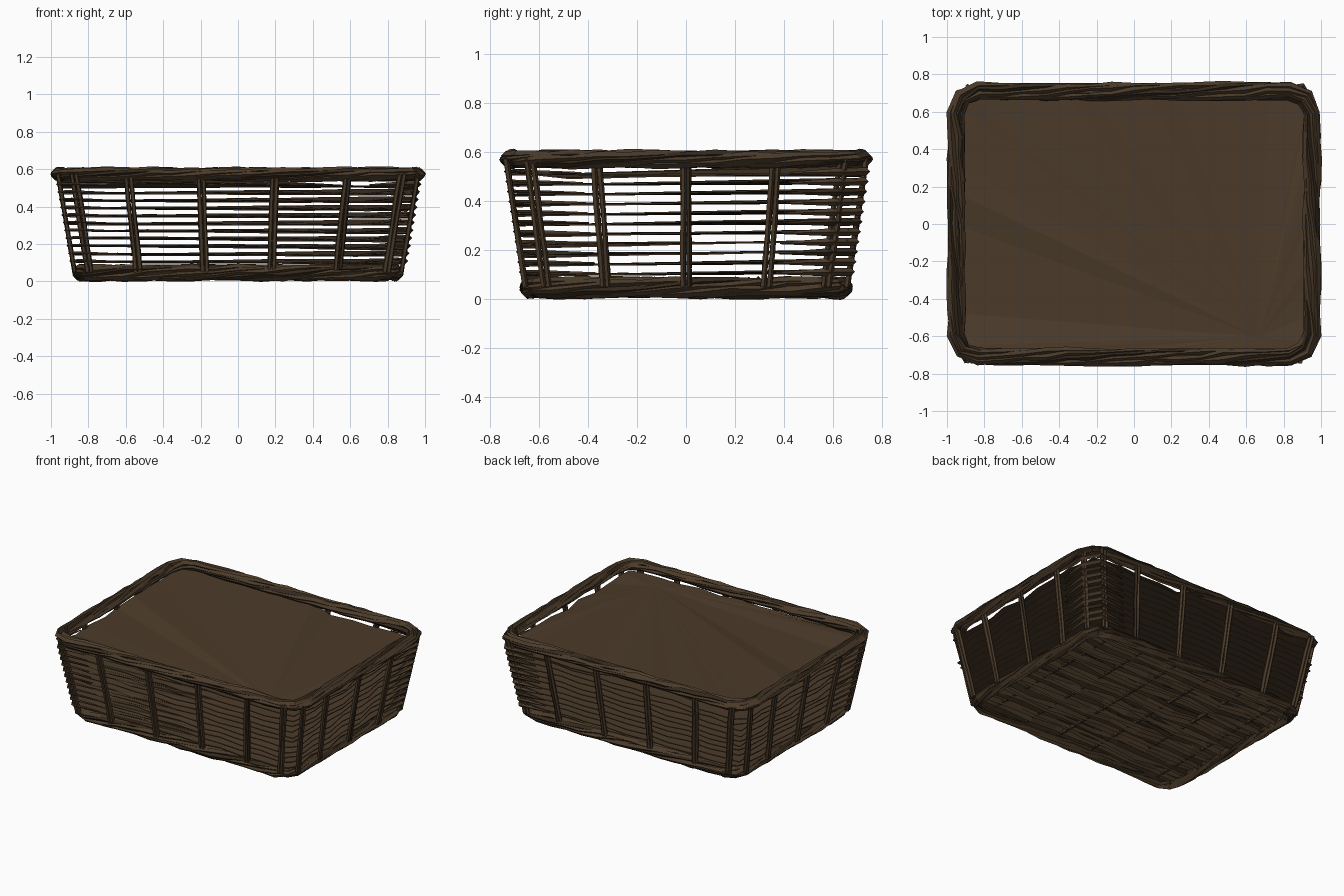
import bpy, bmesh, math, random
from mathutils import Vector

random.seed(7)
if "Cube" in bpy.data.objects:
    bpy.data.objects.remove(bpy.data.objects["Cube"], do_unlink=True)


def material(name, colour):
    m = bpy.data.materials.new(name)
    m.use_nodes = True
    m.diffuse_color = (*colour, 1)
    m.node_tree.nodes["Principled BSDF"].inputs["Base Color"].default_value = (*colour, 1)
    return m


WICKER = material("brown wicker", (0.071, 0.044, 0.023))
DARK = material("dark wicker", (0.034, 0.021, 0.011))


def finish(bm, name):
    bmesh.ops.recalc_face_normals(bm, faces=bm.faces)
    mesh = bpy.data.meshes.new(name)
    bm.to_mesh(mesh)
    bm.free()
    mesh.materials.append(WICKER)
    mesh.materials.append(DARK)
    ob = bpy.data.objects.new(name, mesh)
    bpy.context.collection.objects.link(ob)
    return ob


def jit(a):
    return random.uniform(-a, a)


def half_size(z):
    return 0.865 + 0.17 * z, 0.65 + 0.15 * z


def outline(hx, hy, r, step=0.2):
    """Evenly divided rectangle with cut, rounded corners."""
    corners = []
    for k, (sx, sy) in enumerate(((1, 1), (-1, 1), (-1, -1), (1, -1))):
        for a in (0, 45, 90):
            t = math.radians(90 * k + a)
            corners.append(Vector((sx * (hx - r) + r * math.cos(t),
                                   sy * (hy - r) + r * math.sin(t), 0)))
    pts = []
    for a, b in zip(corners, corners[1:] + corners[:1]):
        n = max(1, round((b - a).length / step))
        pts += [a.lerp(b, i / n) for i in range(n)]
    return pts


def sweep(bm, path, radii, sides=5, closed=False, mat=0):
    """Faceted strand along a path."""
    rings, n = [], len(path)
    for i, p in enumerate(path):
        a = path[(i - 1) % n] if closed or i else p
        b = path[(i + 1) % n] if closed or i < n - 1 else p
        t = (b - a).normalized()
        ref = Vector((0, 0, 1)) if abs(t.z) < 0.8 else Vector((1, 0, 0))
        u = t.cross(ref).normalized()
        v = u.cross(t)
        rings.append([bm.verts.new(p + radii[i] * (u * math.cos(q) + v * math.sin(q)))
                      for q in (2 * math.pi * j / sides for j in range(sides))])
    for i in range(n if closed else n - 1):
        r0, r1 = rings[i], rings[(i + 1) % n]
        for j in range(sides):
            k = (j + 1) % sides
            bm.faces.new((r0[j], r0[k], r1[k], r1[j])).material_index = mat
    if not closed:
        for ring in (rings[0], rings[-1]):
            bm.faces.new(ring).material_index = mat


def rope_ring(name, hx, hy, z, rw, rh, r):
    """Thick ring of loosely twisted strands wrapped around a solid core."""
    bm = bmesh.new()
    base = outline(hx, hy, r, 0.12)
    n = len(base)
    sweep(bm, [p + Vector((0, 0, z)) for p in base], [rh * 0.8] * n, 6, True)
    for s in range(8):
        path = []
        for i, p in enumerate(base):
            out = (base[(i + 1) % n] - base[i - 1]).normalized().cross(Vector((0, 0, 1)))
            a = 2 * math.pi * (s / 8 + 3 * i / n) + jit(0.3)
            path.append(p + out * rw * math.cos(a) + Vector((0, 0, z + rh * math.sin(a))))
        sweep(bm, path, [0.015 + jit(0.006) for _ in path], 4, True, int(s % 4 == 3))
    return finish(bm, name)


rope_ring("top_rim", 0.95, 0.71, 0.572, 0.034, 0.022, 0.12)
rope_ring("base_rim", 0.84, 0.635, 0.046, 0.028, 0.029, 0.1)


def fold(p):
    """Height steps of the uppermost sheet along its border."""
    if p.y > 0.6:
        return -0.022 if p.x > 0.12 else 0.016
    if p.y < -0.5:
        return 0.012
    if p.x < -0.8:
        return 0.012 if p.y > 0.1 else -0.016
    return -0.01


# Thin woven sheets stacked up the basket, twisting more towards the left side
def woven_layer(name, z, top=False):
    bm = bmesh.new()
    hx, hy = half_size(z)
    pts = outline(hx - 0.012, hy - 0.012, 0.08, 0.16)
    tilt_x = jit(0.006)
    ring = []
    for i, p in enumerate(pts):
        # every other point juts out past the stakes
        q = p * (1 + (0.018 if i % 2 else -0.004) + jit(0.01))
        q.z = z + tilt_x * p.x + (0.012 + 0.01 * p.x) * p.y + jit(0.002)
        if top:
            q.z += fold(p)
        ring.append(bm.verts.new(q))
    hub = bm.verts.new((hx * 0.7, -hy * 0.83, z - 0.008))
    for a, b in zip(ring, ring[1:] + ring[:1]):
        bm.faces.new((hub, a, b))
    ob = finish(bm, name)
    mod = ob.modifiers.new("thickness", "SOLIDIFY")
    mod.thickness = 0.006
    mod.offset = 0


LAYERS = 11
for i in range(LAYERS):
    woven_layer(f"woven_layer_{i + 1}", 0.105 + i * 0.041, i == LAYERS - 1)

# Tapered strand ends sticking out at two opposite corners
bm = bmesh.new()
for i in range(LAYERS):
    z = 0.105 + i * 0.041
    hx, hy = half_size(z)
    for side, thick in ((1, 0.016), (-1, 0.008)):
        path = [Vector((side * x, side * y, z + dz)) for x, y, dz in (
            (hx - 0.01, hy - 0.3, 0), (hx + 0.012, hy - 0.1, 0.004),
            (hx - 0.05, hy + 0.01, 0.006), (hx - 0.25, hy - 0.01, 0))]
        sweep(bm, path, [0.004, thick, thick, 0.004], 4, mat=int(i % 3 == 2))
finish(bm, "strand_ends")

# Upright stakes, each a pair of thin rods
bm = bmesh.new()
lo, hi = 0.05, 0.575
(bx, by), (tx, ty) = half_size(lo), half_size(hi)


def stake(a, b, along):
    for s in (-1, 1):
        off = along * s * 0.012
        path = [a.lerp(b, k / 4) + off + along * jit(0.003) for k in range(5)]
        sweep(bm, path, [0.012 + jit(0.002) for _ in path], 5, mat=int(s > 0 and random.random() < 0.3))


for side in (-1, 1):
    for f in (-0.91, -0.61, -0.205, 0.205, 0.61, 0.91):
        stake(Vector((f * bx, side * by, lo)), Vector((f * tx, side * ty, hi)), Vector((1, 0, 0)))
    for f in (-0.87, -0.5, 0, 0.5, 0.87):
        stake(Vector((side * bx, f * by, lo)), Vector((side * tx, f * ty, hi)), Vector((0, 1, 0)))
finish(bm, "upright_stakes")

# Floor of long uneven strands laid over cross rods
bm = bmesh.new()
ROWS = 34
for i in range(ROWS):
    y = -0.62 + 1.24 * i / (ROWS - 1)
    path = [Vector((-0.83 + 1.66 * k / 8, y + jit(0.014), 0.055 + jit(0.012))) for k in range(9)]
    sweep(bm, path, [0.022 + jit(0.008) for _ in path], 4, mat=int(i % 4 == 1))
for k in range(6):
    x = -0.69 + 1.38 * k / 5
    sweep(bm, [Vector((x, -0.63, 0.055)), Vector((x, 0.63, 0.055))], [0.016] * 2, 5)
finish(bm, "woven_floor")
